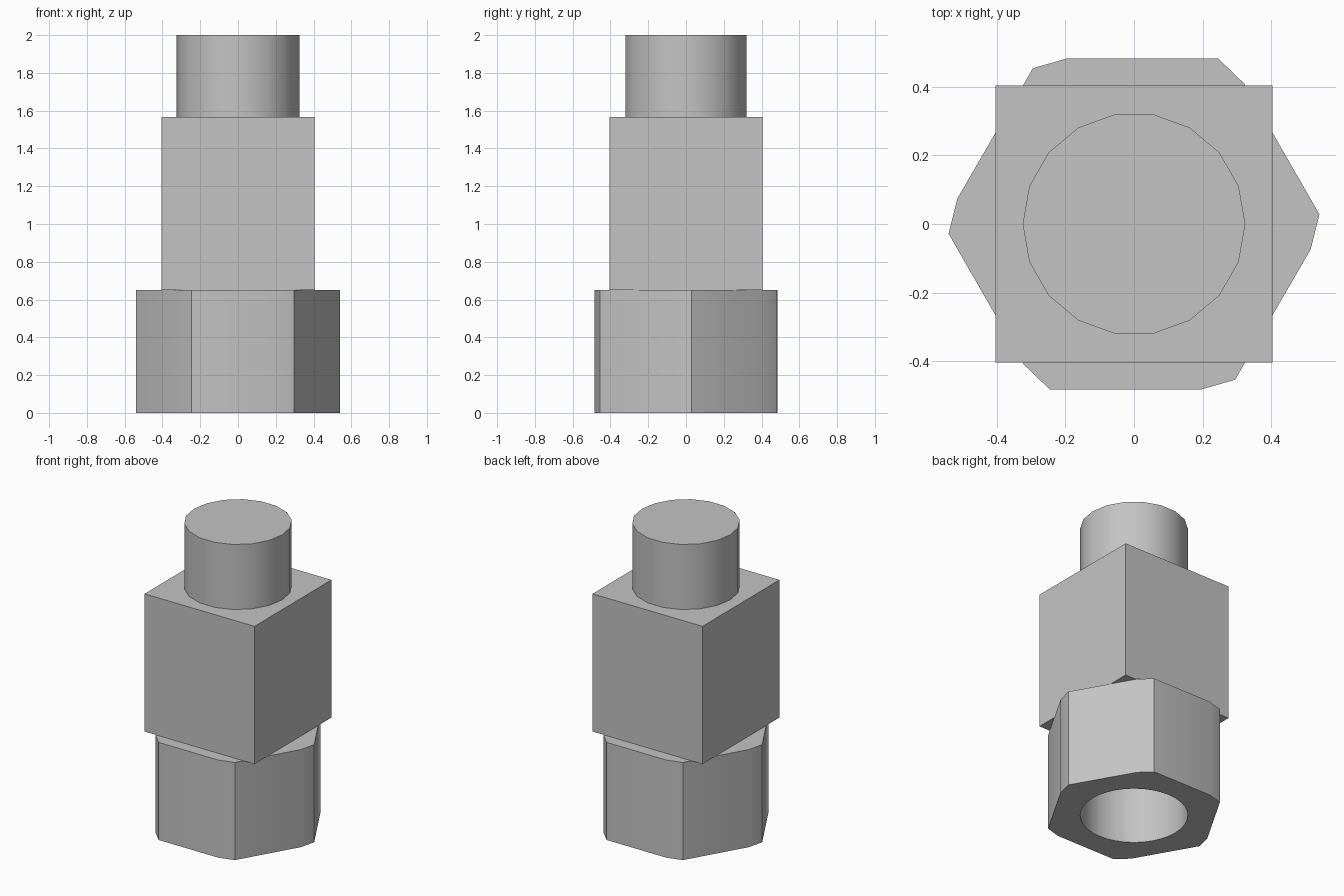
import bpy
import bmesh
from math import cos, sin, radians, tau

cube = bpy.data.objects.get("Cube")
if cube:
    bpy.data.objects.remove(cube, do_unlink=True)

# Single plain grey
GREY = (0.55, 0.55, 0.55, 1.0)
grey = bpy.data.materials.new("plain grey")
grey.use_nodes = True
grey.diffuse_color = GREY
grey.node_tree.nodes["Principled BSDF"].inputs["Base Color"].default_value = GREY


def circle(radius, sides):
    return [(radius * cos(tau * i / sides), radius * sin(tau * i / sides)) for i in range(sides)]


def prism(name, outline, bottom, top):
    """Extrude a flat outline between two heights."""
    bm = bmesh.new()
    base = bm.faces.new([bm.verts.new((x, y, bottom)) for x, y in outline])
    grown = bmesh.ops.extrude_face_region(bm, geom=[base])["geom"]
    moved = [v for v in grown if isinstance(v, bmesh.types.BMVert)]
    bmesh.ops.translate(bm, verts=moved, vec=(0, 0, top - bottom))
    bmesh.ops.recalc_face_normals(bm, faces=bm.faces)
    mesh = bpy.data.meshes.new(name)
    bm.to_mesh(mesh)
    bm.free()
    mesh.materials.append(grey)
    obj = bpy.data.objects.new(name, mesh)
    bpy.context.collection.objects.link(obj)
    return obj


# Hexagonal nut with each corner trimmed on one side
nut_outline = []
for k in range(6):
    for radius, angle in ((0.521, -8.2), (0.542, 3.0)):
        a = radians(angle + 60 * k)
        nut_outline.append((radius * cos(a), radius * sin(a)))
nut = prism("hex_nut", nut_outline, 0, 0.65)

# Round socket through the nut
socket = prism("socket_cutter", circle(0.325, 36), -0.1, 0.75)
socket.hide_render = True
socket.hide_set(True)
cut = nut.modifiers.new("socket", "BOOLEAN")
cut.operation = "DIFFERENCE"
cut.solver = "EXACT"
cut.object = socket

# Square body and round stud
h = 0.405
body = prism("square_body", [(-h, -h), (h, -h), (h, h), (-h, h)], 0.65, 1.567)
stud = prism("round_stud", circle(0.325, 18), 1.567, 2.0)

# Apply the cut, then smooth shallow edges only
bpy.ops.object.select_all(action="DESELECT")
bpy.context.view_layer.objects.active = nut
nut.select_set(True)
bpy.ops.object.modifier_apply(modifier=cut.name)
bpy.data.objects.remove(socket, do_unlink=True)
stud.select_set(True)
bpy.ops.object.shade_smooth_by_angle(angle=radians(30))
